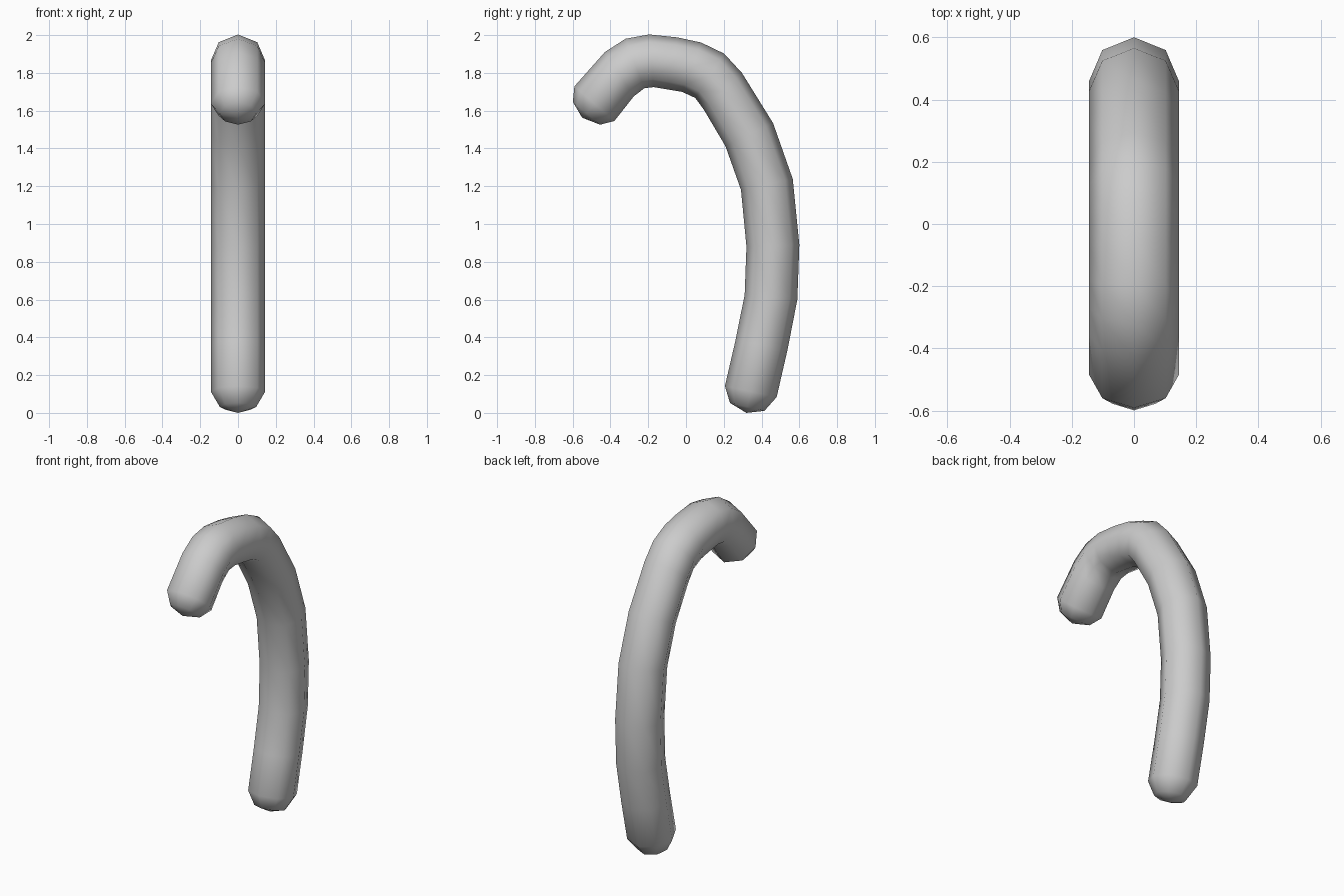
import bpy
import bmesh
from math import sin, cos, pi, radians
from mathutils import Vector

cube = bpy.data.objects.get("Cube")
if cube:
    bpy.data.objects.remove(cube, do_unlink=True)

SIDES = 8
WIDTH = 0.144      # half width across x
DEPTH = 0.14       # half thickness in the bending plane
CAP = 0.67         # scale of the rounded end rings

# One plain grey material
grey = bpy.data.materials.new("light_grey")
grey.use_nodes = True
colour = (0.6, 0.6, 0.6, 1)
grey.diffuse_color = colour
grey.node_tree.nodes["Principled BSDF"].inputs["Base Color"].default_value = colour

# Hook path from foot to tip: y, z, tilt of the outward direction in degrees
path = [
    (0.343, 0.113, -12), (0.40, 0.36, -10), (0.45, 0.613, -5),
    (0.46, 0.885, 2), (0.428, 1.21, 12), (0.335, 1.473, 26),
    (0.195, 1.703, 44), (0.125, 1.785, 57), (0.03, 1.83, 69),
    (-0.07, 1.85, 80), (-0.183, 1.864, 95), (-0.27, 1.85, 111),
    (-0.353, 1.793, 123), (-0.485, 1.637, 139),
]
foot_cap, foot_pole = (0.324, 0.032, -13), (0.32, 0.0)
tip_cap, tip_pole = (-0.527, 1.586, 140), (-0.55, 1.563)

bm = bmesh.new()


def add_ring(y, z, tilt, scale=1.0):
    """Octagonal cross-section around one point of the path."""
    out = Vector((0, cos(radians(tilt)), sin(radians(tilt))))
    verts = []
    for i in range(SIDES):
        a = 2 * pi * i / SIDES
        p = Vector((WIDTH * sin(a), y, z)) if scale == 1 else Vector((WIDTH * scale * sin(a), y, z))
        verts.append(bm.verts.new(p + out * (DEPTH * scale * cos(a))))
    return verts


def close_end(ring, pole):
    """Fan of triangles to the pole of a rounded end."""
    centre = bm.verts.new((0, *pole))
    for i in range(SIDES):
        bm.faces.new((ring[i], ring[(i + 1) % SIDES], centre))


# Tube and rounded ends
rings = [add_ring(*foot_cap, CAP)]
rings += [add_ring(*point) for point in path]
rings.append(add_ring(*tip_cap, CAP))
for a, b in zip(rings, rings[1:]):
    for i in range(SIDES):
        j = (i + 1) % SIDES
        bm.faces.new((a[i], a[j], b[j], b[i]))
close_end(rings[0], foot_pole)
close_end(rings[-1], tip_pole)
bmesh.ops.recalc_face_normals(bm, faces=bm.faces)
for face in bm.faces:
    face.smooth = True

mesh = bpy.data.meshes.new("curved_hook")
bm.to_mesh(mesh)
bm.free()
mesh.materials.append(grey)
hook = bpy.data.objects.new("curved_hook", mesh)
bpy.context.collection.objects.link(hook)
